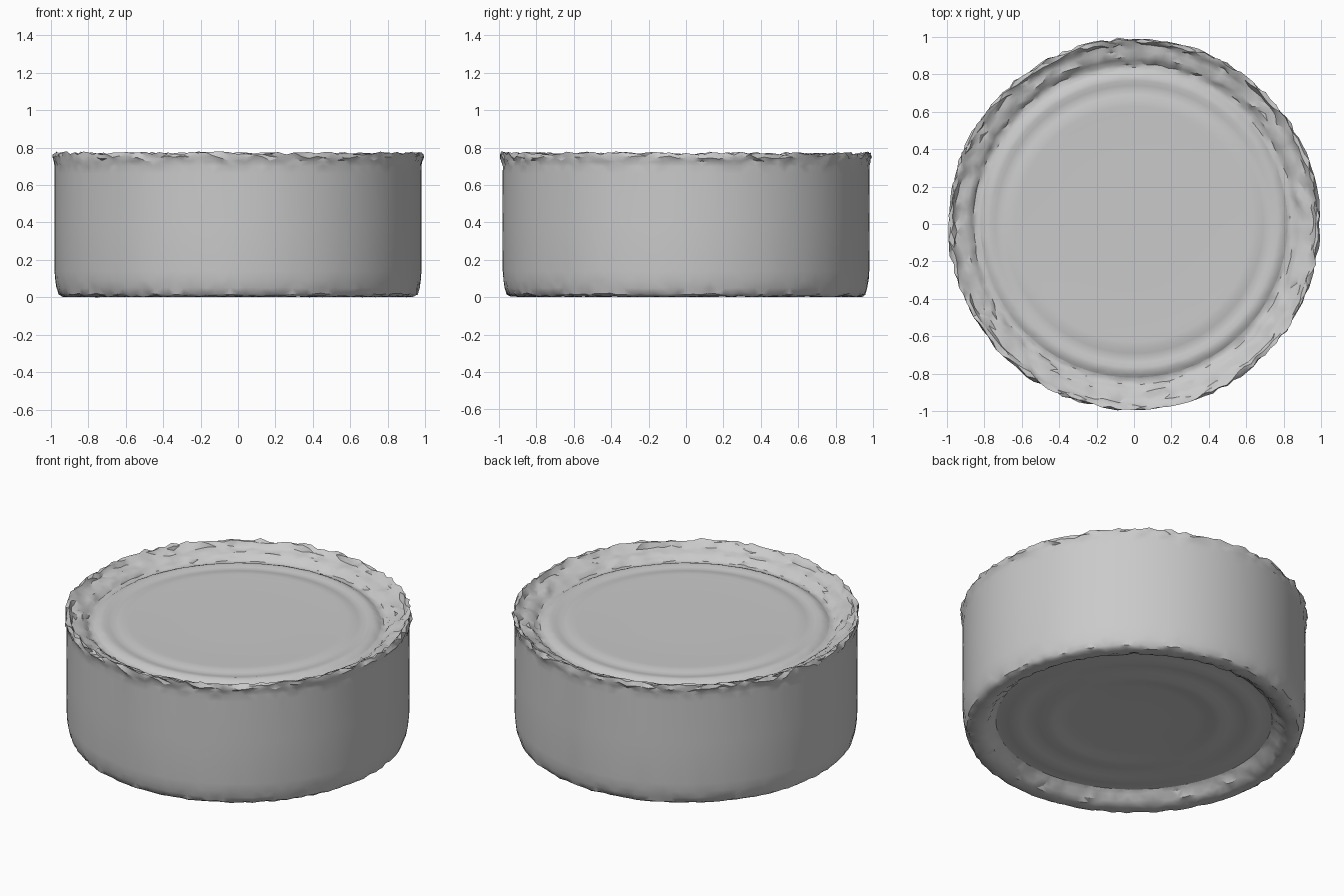
import bpy, bmesh, math, random

if "Cube" in bpy.data.objects:
    bpy.data.objects.remove(bpy.data.objects["Cube"])

random.seed(7)
SEG = 144

metal = bpy.data.materials.new("dull_tin_grey")
metal.diffuse_color = (0.59, 0.59, 0.59, 1.0)
metal.use_nodes = True
metal.node_tree.nodes["Principled BSDF"].inputs["Base Color"].default_value = metal.diffuse_color


def lathe(name, profile, cap=False):
    """Spin (radius, height, roughness) rings; cap closes the last ring at the axis."""
    bm = bmesh.new()
    rings = []
    for r, z, rough in profile:
        ring = []
        for i in range(SEG):
            a = 2 * math.pi * i / SEG
            rr = min(1.0, r + random.uniform(-rough, rough))
            zz = min(0.78, max(0.0, z + random.uniform(-rough, rough)))
            ring.append(bm.verts.new((rr * math.cos(a), rr * math.sin(a), zz)))
        rings.append(ring)
    for lo, hi in zip(rings, rings[1:]):
        for i in range(SEG):
            j = (i + 1) % SEG
            bm.faces.new((lo[i], lo[j], hi[j], hi[i]))
    if cap:
        centre = bm.verts.new((0, 0, profile[-1][1]))
        for i in range(SEG):
            bm.faces.new((rings[-1][i], rings[-1][(i + 1) % SEG], centre))
    bmesh.ops.recalc_face_normals(bm, faces=bm.faces)
    # open shells: make the lids face outward
    if cap:
        up = 1 if profile[0][1] > 0.4 else -1
        bm.normal_update()
        if sum(f.normal.z * f.calc_area() for f in bm.faces) * up < 0:
            bmesh.ops.reverse_faces(bm, faces=bm.faces)
    bmesh.ops.triangulate(bm, faces=bm.faces)
    mesh = bpy.data.meshes.new(name)
    bm.to_mesh(mesh)
    bm.free()
    mesh.materials.append(metal)
    obj = bpy.data.objects.new(name, mesh)
    bpy.context.collection.objects.link(obj)
    bpy.ops.object.select_all(action='DESELECT')
    obj.select_set(True)
    bpy.context.view_layer.objects.active = obj
    bpy.ops.object.shade_smooth_by_angle(angle=math.radians(35))
    return obj


# Side wall with the worn bottom edge and the crimped top rim
lathe("can_body", [
    (0.79, 0.072, 0), (0.815, 0.055, 0.006), (0.84, 0.025, 0.007),
    (0.87, 0.008, 0.006), (0.90, 0.002, 0.002), (0.94, 0.005, 0.004),
    (0.957, 0.018, 0.005), (0.968, 0.05, 0.003), (0.976, 0.09, 0.001),
    (0.980, 0.14, 0), (0.981, 0.40, 0), (0.980, 0.66, 0), (0.980, 0.70, 0.001),
    (0.984, 0.725, 0.006), (0.991, 0.748, 0.009), (0.987, 0.769, 0.010),
    (0.970, 0.765, 0.008), (0.953, 0.742, 0.008), (0.925, 0.732, 0.008),
    (0.895, 0.727, 0.007), (0.872, 0.712, 0.007), (0.855, 0.695, 0.005),
    (0.835, 0.692, 0.002),
    (0.82, 0.697, 0),
])

# Recessed top lid with soft raised rings
lathe("top_lid", [
    (0.82, 0.697, 0), (0.805, 0.706, 0.002), (0.785, 0.714, 0.001),
    (0.765, 0.715, 0), (0.74, 0.709, 0), (0.715, 0.706, 0),
    (0.69, 0.710, 0), (0.665, 0.716, 0), (0.63, 0.717, 0),
    (0.59, 0.715, 0), (0.30, 0.715, 0),
], cap=True)

# Recessed bottom lid with concentric ripples
lathe("bottom_lid", [
    (0.79, 0.072, 0), (0.76, 0.073, 0), (0.72, 0.067, 0), (0.68, 0.062, 0),
    (0.64, 0.067, 0), (0.60, 0.073, 0), (0.55, 0.070, 0), (0.50, 0.063, 0),
    (0.46, 0.065, 0), (0.42, 0.073, 0), (0.37, 0.076, 0), (0.20, 0.076, 0),
], cap=True)
